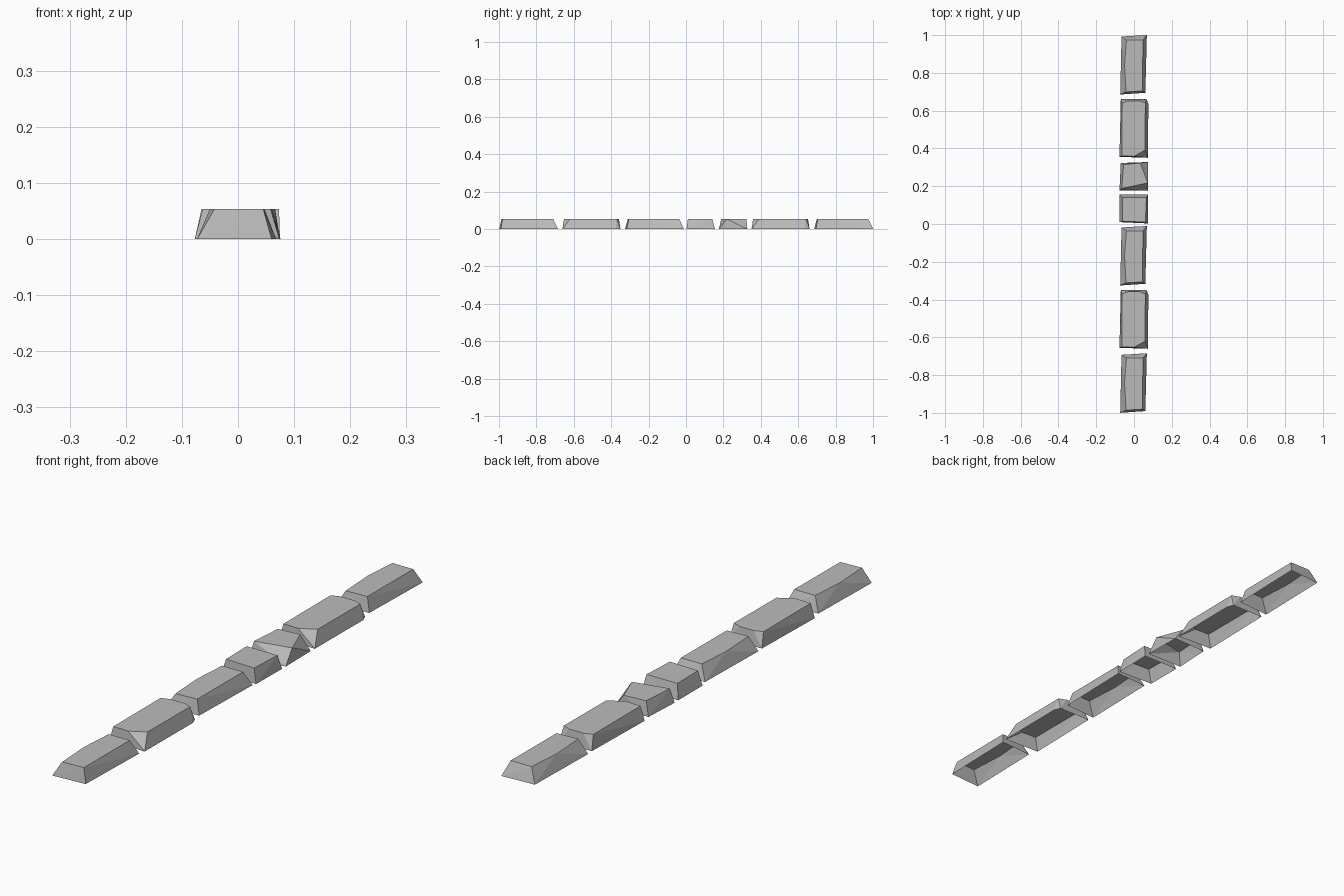
import bpy
import bmesh

cube = bpy.data.objects.get("Cube")
if cube:
    bpy.data.objects.remove(cube, do_unlink=True)

HEIGHT = 0.054
PITCH = 0.337

stone_grey = bpy.data.materials.new("stone grey")
stone_grey.use_nodes = True
colour = (0.5, 0.5, 0.5, 1)
stone_grey.diffuse_color = colour
stone_grey.node_tree.nodes["Principled BSDF"].inputs["Base Color"].default_value = colour


def make_stone(name, centre_y, base, top):
    """Chiselled block: the hull of a base and a top outline, open underneath."""
    bm = bmesh.new()
    for outline, z in ((base, 0), (top, HEIGHT)):
        for x, y in outline:
            bm.verts.new((x, y + centre_y, z))
    bmesh.ops.convex_hull(bm, input=bm.verts[:])
    bmesh.ops.dissolve_limit(bm, angle_limit=0.01, verts=bm.verts[:], edges=bm.edges[:])
    bmesh.ops.recalc_face_normals(bm, faces=bm.faces[:])
    underside = [f for f in bm.faces if f.normal.z < -0.9]
    bmesh.ops.delete(bm, geom=underside, context="FACES")
    mesh = bpy.data.meshes.new(name)
    bm.to_mesh(mesh)
    bm.free()
    mesh.materials.append(stone_grey)
    stone = bpy.data.objects.new(name, mesh)
    bpy.context.collection.objects.link(stone)


# Outlines run counter-clockwise from the front right corner, relative to the stone centre
narrow_base = [(-.073, -.157), (.06, -.148), (.068, .158), (-.066, .15)]
narrow_top = [(-.042, -.143), (.045, -.138), (.047, .132), (-.04, .132), (-.05, 0)]

wide_base = [(-.077, -.15), (.074, -.155), (.076, .13), (.066, .155), (-.07, .155)]
wide_top = [(-.063, -.145), (0, -.147), (.058, -.115), (.06, .135),
            (.03, .147), (-.03, .147), (-.063, .135)]

short_base = [(-.076, -.07), (.073, -.077), (.075, .075), (-.076, .075)]
short_top = [(-.06, -.065), (.06, -.07), (.066, .06), (-.062, .06)]

broken_base = [(-.077, -.075), (.075, -.077), (.073, .075), (-.07, .07)]
broken_top = [(-.065, -.065), (.073, -.035), (.033, .07), (-.055, .062)]

# Long stones, alternating narrow and wide
for label, step in (("front", -2.5), ("middle", -.5), ("back", 2.5)):
    make_stone(f"narrow_stone_{label}", step * PITCH, narrow_base, narrow_top)
for label, step in (("front", -1.5), ("back", 1.5)):
    make_stone(f"wide_stone_{label}", step * PITCH, wide_base, wide_top)

# Two short stones share one space
make_stone("short_stone", .08, short_base, short_top)
make_stone("broken_stone", .253, broken_base, broken_top)
